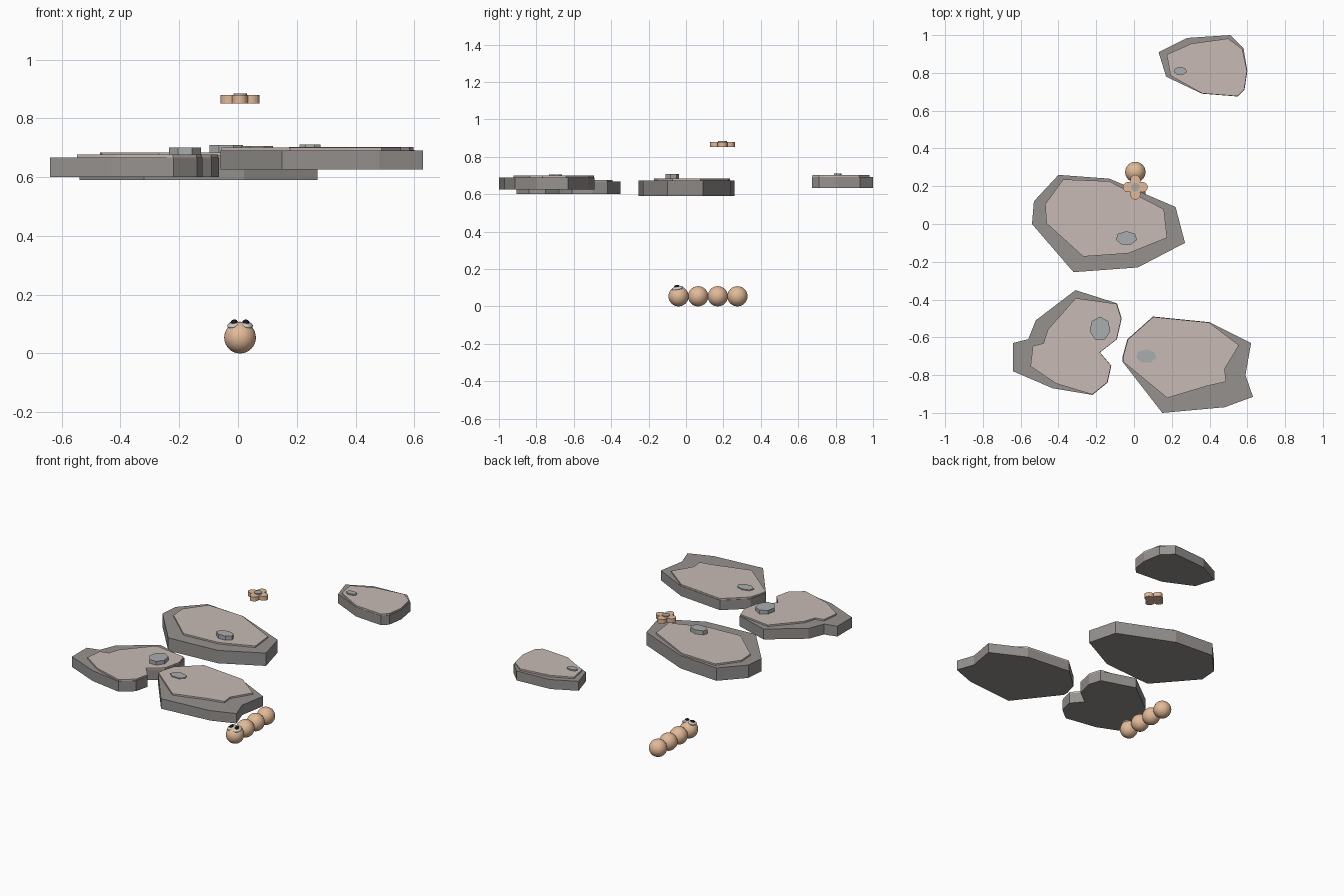
import bpy, bmesh, math
from mathutils import Vector, Matrix

if "Cube" in bpy.data.objects:
    bpy.data.objects.remove(bpy.data.objects["Cube"])


def material(name, rgb):
    m = bpy.data.materials.new(name)
    m.diffuse_color = (*rgb, 1)
    m.use_nodes = True
    m.node_tree.nodes["Principled BSDF"].inputs["Base Color"].default_value = m.diffuse_color
    return m


ROCK = material("dark_stone", (0.30, 0.285, 0.27))
PLATE = material("pale_stone", (0.57, 0.49, 0.46))
PEBBLE = material("grey_stone", (0.40, 0.42, 0.42))
PEACH = material("peach", (0.76, 0.49, 0.31))
WHITE = material("eye_white", (0.75, 0.75, 0.75))
BLACK = material("eye_black", (0.01, 0.01, 0.01))


def finish(name, bm, mat):
    bmesh.ops.recalc_face_normals(bm, faces=bm.faces)
    me = bpy.data.meshes.new(name)
    bm.to_mesh(me)
    bm.free()
    ob = bpy.data.objects.new(name, me)
    me.materials.append(mat)
    bpy.context.collection.objects.link(ob)
    return ob


def slab(name, outline, z0, z1, mat):
    bm = bmesh.new()
    face = bm.faces.new([bm.verts.new((p.x, p.y, z0)) for p in outline])
    top = bmesh.ops.extrude_face_region(bm, geom=[face], use_keep_orig=True)["geom"]
    verts = [g for g in top if isinstance(g, bmesh.types.BMVert)]
    bmesh.ops.translate(bm, verts=verts, vec=(0, 0, z1 - z0))
    return finish(name, bm, mat)


def disc(name, loc, rx, ry, depth, sides, mat, turn=0):
    bm = bmesh.new()
    m = Matrix.Translation(loc) @ Matrix.Rotation(turn, 4, 'Z') @ Matrix.Diagonal((rx, ry, 1, 1))
    bmesh.ops.create_cone(bm, cap_ends=True, segments=sides, radius1=1, radius2=1, depth=depth, matrix=m)
    return finish(name, bm, mat)


def ball(name, loc, radii, mat, tilt=(0, 0)):
    bm = bmesh.new()
    m = (Matrix.Translation(loc) @ Matrix.Rotation(tilt[1], 4, 'Y')
         @ Matrix.Rotation(tilt[0], 4, 'X') @ Matrix.Diagonal((*radii, 1)))
    bmesh.ops.create_uvsphere(bm, u_segments=32, v_segments=16, radius=1, matrix=m)
    for f in bm.faces:
        f.smooth = True
    return finish(name, bm, mat)


# Island: rock slab, a plate inset most towards one side, and a pebble on top
def island(name, points, centre, inset, side, pebble, size, z0, z1, top):
    rock = [Vector(p) for p in points]
    c = Vector(centre)
    plate = [p.lerp(c, max(0.01, inset + (p - c).normalized().dot(Vector(side)))) for p in rock]
    z2 = z1 + 0.01
    slab(name + "_island_rock", rock, z0, z1, ROCK)
    slab(name + "_island_plate", plate, z1, z2, PLATE)
    disc(name + "_island_pebble", (*pebble, (z2 + top) / 2), *size, top - z2, 7, PEBBLE)


island("middle", [(-.54, 0), (-.53, .12), (-.4, .26), (-.13, .24), (.22, .09), (.27, -.1), (.02, -.23), (-.32, -.255)],
       (-.15, .02), .19, (0, -.13), (-.04, -.075), (.058, .037), .59, .673, .709)
island("left", [(-.64, -.63), (-.56, -.61), (-.52, -.51), (-.31, -.35), (-.09, -.42), (-.065, -.5), (-.09, -.61),
                (-.18, -.68), (-.12, -.75), (-.14, -.84), (-.22, -.905), (-.43, -.87), (-.64, -.78)],
       (-.3, -.68), .05, (-.25, .07), (-.18, -.555), (.056, .064), .6, .667, .701)
island("right", [(-.06, -.7), (-.035, -.61), (.1, -.49), (.4, -.52), (.62, -.63), (.59, -.8),
                 (.63, -.915), (.48, -.97), (.15, -1), (-.06, -.73)],
       (.25, -.7), .02, (.22, -.33), (.065, -.7), (.055, .036), .626, .69, .706)
island("back", [(.13, .91), (.28, .985), (.51, 1), (.58, .93), (.6, .81), (.585, .71), (.55, .675), (.36, .69), (.17, .78)],
       (.4, .83), .05, (-.08, .12), (.245, .81), (.036, .022), .632, .693, .711)

# Caterpillar: row of balls, head first
CX, R = 0.007, 0.054
for i in range(4):
    ball("head" if i == 0 else f"body_segment_{i}", (CX, -0.04 + 0.105 * i, R), (R, R, R), PEACH)
for s in (-1, 1):
    side = "right" if s > 0 else "left"
    ball(side + "_eye", (CX + s * 0.022, -0.046, 0.097), (0.022, 0.032, 0.010), WHITE, (0.2, s * 0.2))
    ball(side + "_pupil", (CX + s * 0.020, -0.049, 0.106), (0.012, 0.015, 0.009), BLACK, (0.2, s * 0.2))

# Flower: four thick round petals and a small centre
for i in range(4):
    a = i * math.pi / 2
    disc(f"petal_{i + 1}", (CX + 0.036 * math.cos(a), 0.195 + 0.036 * math.sin(a), 0.865),
         0.030, 0.027, 0.028, 24, PEACH, a)
disc("flower_centre", (CX, 0.195, 0.868), 0.023, 0.023, 0.033, 16, PEBBLE)
